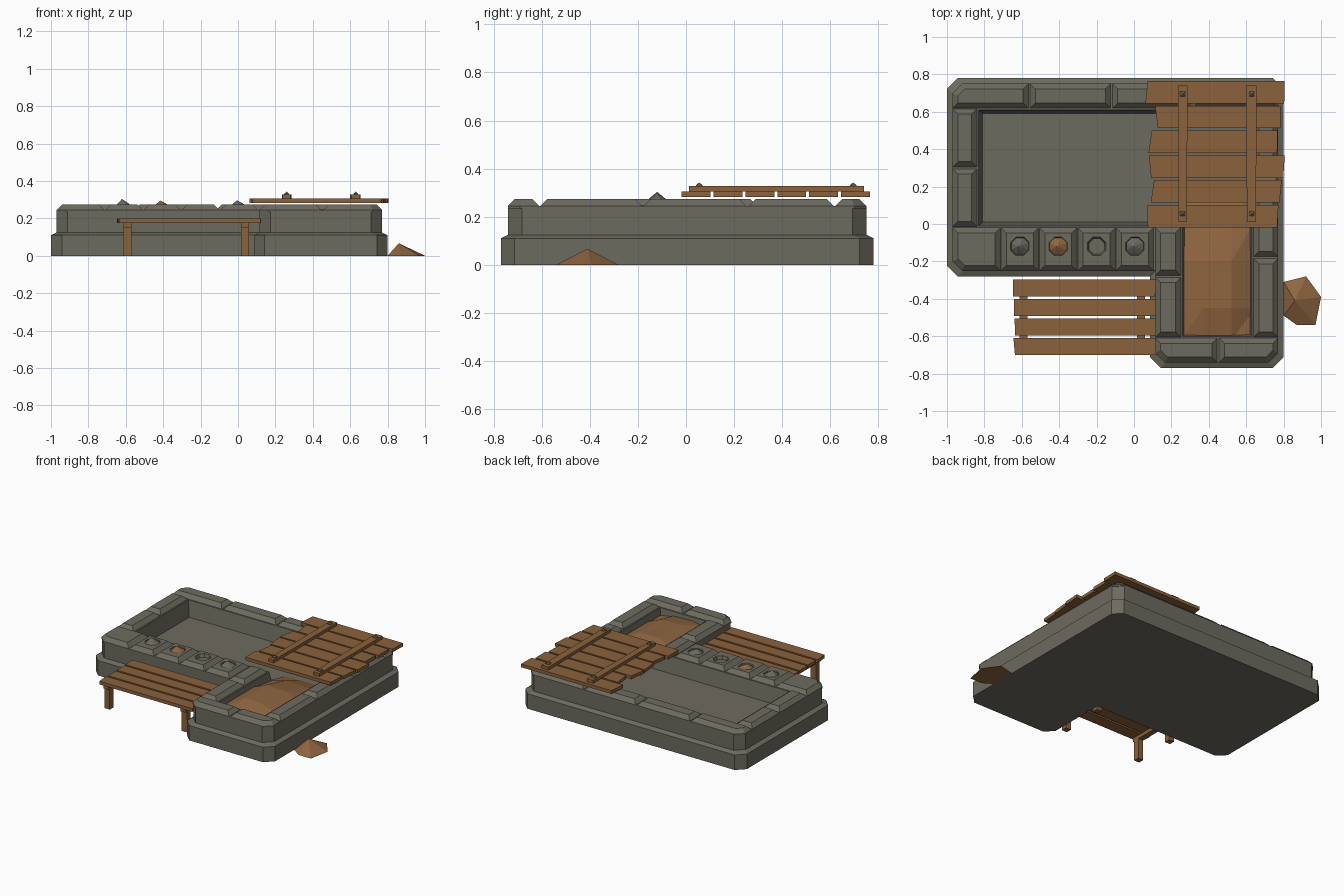
import bpy, bmesh, math, random
from mathutils import Vector

random.seed(4)
cube = bpy.data.objects.get("Cube")
if cube:
    bpy.data.objects.remove(cube, do_unlink=True)


def material(name, rgb):
    m = bpy.data.materials.new(name)
    m.use_nodes = True
    m.diffuse_color = (*rgb, 1)
    m.node_tree.nodes["Principled BSDF"].inputs["Base Color"].default_value = (*rgb, 1)
    return m


STONE = material("grey stone", (0.152, 0.146, 0.114))
WOOD = material("brown wood", (0.26, 0.122, 0.046))
SOIL = material("brown soil", (0.275, 0.132, 0.052))


def loft(name, rings, mat):
    """Join rings of equal length; a ring of one point becomes a peak."""
    bm = bmesh.new()
    vs = [[bm.verts.new(p) for p in r] for r in rings]
    n = len(vs[0])
    bm.faces.new(vs[0])
    for a, b in zip(vs, vs[1:]):
        for i in range(n):
            j = (i + 1) % n
            if len(b) == 1:
                bm.faces.new((a[i], a[j], b[0]))
            else:
                bm.faces.new((a[i], a[j], b[j], b[i]))
    if len(vs[-1]) > 1:
        bm.faces.new(vs[-1])
    bmesh.ops.recalc_face_normals(bm, faces=bm.faces)
    me = bpy.data.meshes.new(name)
    bm.to_mesh(me)
    bm.free()
    me.materials.append(mat)
    ob = bpy.data.objects.new(name, me)
    bpy.context.collection.objects.link(ob)
    return ob


def at(points, z):
    return [(x, y, z) for x, y in points]


def box(name, x0, x1, y0, y1, z0, z1, mat, jitter=0.0):
    def j():
        return random.uniform(-jitter, jitter)
    p = [(x0 + j(), y0), (x1 + j(), y0), (x1 + j(), y1), (x0 + j(), y1)]
    return loft(name, [at(p, z0), at(p, z1)], mat)


def circle(x, y, r, z, n=8):
    return [(x + r * math.cos((i + .5) * math.tau / n),
             y + r * math.sin((i + .5) * math.tau / n), z) for i in range(n)]


def cut(ob, cutter):
    mod = ob.modifiers.new("cut", "BOOLEAN")
    mod.operation = "DIFFERENCE"
    mod.solver = "EXACT"
    mod.object = cutter
    cutter.hide_render = True
    cutter.hide_viewport = True
    cutter.display_type = "WIRE"


# L-shaped outline with chamfered outer corners
CORNERS = [(-1, -.28), (.085, -.28), (.085, -.77), (.8, -.77), (.8, .78), (-1, .78)]
INWARD = [(1, 1), (1, 1), (1, 1), (-1, 1), (-1, -1), (1, -1)]


def l_outline(inset, chamfer, corners=CORNERS):
    pts = [Vector((x + a * inset, y + b * inset)) for (x, y), (a, b) in zip(corners, INWARD)]
    out = []
    for i, p in enumerate(pts):
        if i == 1 or not chamfer:
            out.append(tuple(p))
        else:
            for q in (pts[i - 1], pts[(i + 1) % 6]):
                out.append(tuple(p + (q - p).normalized() * chamfer))
    return out


# Stepped stone basin
RIM = 0.245
basin = loft("stone_basin", [at(l_outline(i, .058), z) for i, z in
             ((0, 0), (0, .11), (.03, .125), (.03, RIM))], STONE)
HOLE = [(-.84, -.02), (.25, -.02), (.25, -.61), (.64, -.61), (.64, .62), (-.84, .62)]
cavity = loft("basin_cutter", [at(l_outline(.03, 0, HOLE), .13), at(l_outline(0, 0, HOLE), .3)], STONE)
cut(basin, cavity)


# Bevelled rim stones; corners named sw, se, ne, nw may be chamfered
def rim_stone(name, x0, x1, y0, y1, corner=""):
    def ring(d, z):
        pts = []
        a, b, c, e = x0 + d, x1 - d, y0 + d, y1 - d
        k = .05 - d * .5
        for tag, x, y, sx, sy in (("sw", a, c, 1, 1), ("se", b, c, -1, 1),
                                  ("ne", b, e, -1, -1), ("nw", a, e, 1, -1)):
            if tag != corner:
                pts.append((x, y, z))
            elif tag in ("sw", "ne"):
                pts += [(x, y + sy * k, z), (x + sx * k, y, z)]
            else:
                pts += [(x + sx * k, y, z), (x, y + sy * k, z)]
        return pts
    return loft(name, [ring(0, RIM - .01), ring(0, RIM), ring(.028, .273)], STONE)


for x0, x1, c in ((-.97, -.565, "nw"), (-.555, -.125, ""), (-.115, .3, ""), (.31, .77, "ne")):
    rim_stone("back_rim_stone", x0, x1, .62, .75, c)
for y0, y1 in ((-.015, .295), (.305, .615)):
    rim_stone("left_rim_stone", -.97, -.84, y0, y1)
for y0, y1 in ((-.605, -.185), (-.175, .25), (.26, .615)):
    rim_stone("right_rim_stone", .64, .77, y0, y1)
for y0, y1 in ((-.605, -.285), (-.275, -.02)):
    rim_stone("inner_rim_stone", .115, .25, y0, y1)
rim_stone("front_rim_stone", .115, .445, -.74, -.61, "sw")
rim_stone("front_rim_stone", .455, .77, -.74, -.61, "se")
rim_stone("corner_rim_stone", -.97, -.715, -.25, -.02, "sw")

# Cup stones with octagonal hollows and their heaped contents
for x, peak, mat in ((-.61, .304, STONE), (-.405, .295, SOIL), (-.2, 0, None), (.005, .297, STONE)):
    stone = rim_stone("cup_stone", x - .1, x + .1, -.25, -.02)
    hole = loft("cup_cutter", [circle(x, -.12, .045, .25), circle(x, -.12, .06, .29)], STONE)
    cut(stone, hole)
    if mat:
        loft("cup_heap", [circle(x, -.12, .052, .25), circle(x, -.12, .05, .265),
                          [(x - .01, -.12, peak)]], mat)

# Plank cover with two battens and nails
ENDS = ((.08, .775), (.1, .78), (.085, .805), (.085, .775), (.12, .775), (.065, .8))
for i, (x0, x1) in enumerate(ENDS):
    y = -.018 + i * .1325
    box("cover_plank", x0, x1, y, y + .12, .282, .306, WOOD, .012)
for x in (.26, .63):
    box("cover_batten", x - .026, x + .026, .012, .74, .306, .328, WOOD, .006)
    for y in (.055, .695):
        loft("cover_nail", [circle(x, y, .018, .326, 4), circle(x, y, .018, .332, 4),
                            [(x, y, .343)]], STONE)

# Bench beside the basin
for i in range(4):
    y = -.7 + i * .1045
    box("bench_plank", -.642, .115, y, y + .09, .176, .2, WOOD, .006)
for x in (-.59, .037):
    box("bench_batten", x - .021, x + .021, -.69, -.3, .15, .176, WOOD)
    for y in (-.655, -.335):
        box("bench_leg", x - .021, x + .021, y - .021, y + .021, 0, .151, WOOD)

# Soil heap inside the narrow arm, sloping down under the cover
SOIL_X = (.25, .37, .52, .65)
SOIL_ROWS = ((-.62, (.195, .215, .21, .19)), (-.45, (.2, .25, .245, .19)),
             (-.2, (.2, .252, .245, .19)), (.02, (.17, .2, .195, .165)),
             (.2, (.13, .13, .13, .13)))
bm = bmesh.new()
grid = [[bm.verts.new((x, y, z)) for x, z in zip(SOIL_X, zs)] for y, zs in SOIL_ROWS]
for r, s in zip(grid, grid[1:]):
    for i in range(3):
        bm.faces.new((r[i], r[i + 1], s[i + 1]))
        bm.faces.new((r[i], s[i + 1], s[i]))
me = bpy.data.meshes.new("soil_heap")
bm.to_mesh(me)
bm.free()
me.materials.append(SOIL)
bpy.context.collection.objects.link(bpy.data.objects.new("soil_heap", me))

# Small spilled heap outside
SPILL = [(.8, -.31), (.92, -.28), (1, -.39), (.97, -.54), (.87, -.54), (.8, -.49)]
loft("spilled_soil", [at(SPILL, 0), [(.86, -.41, .067)]], SOIL)
